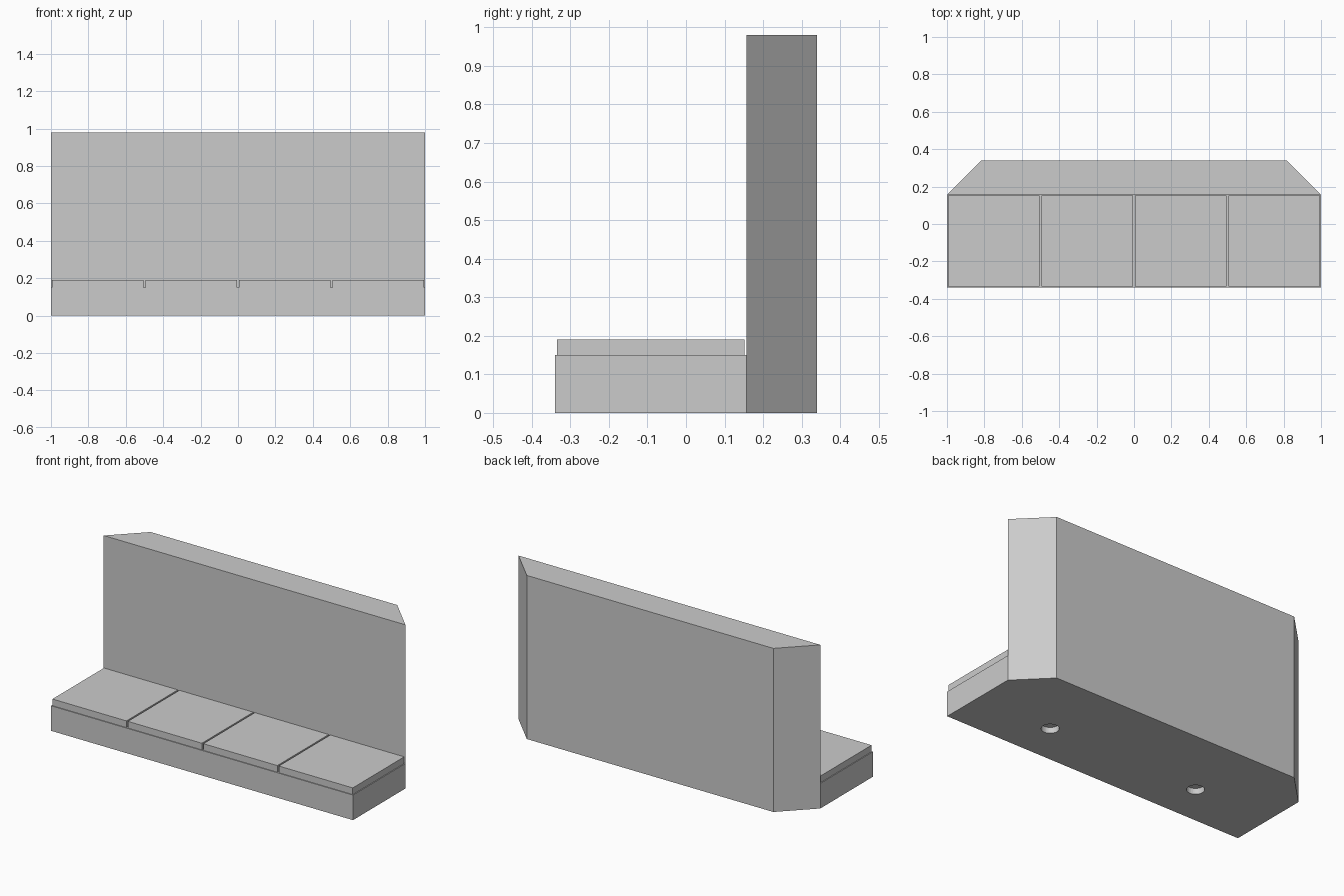
import bpy, bmesh
from mathutils import Matrix

cube = bpy.data.objects.get("Cube")
if cube:
    bpy.data.objects.remove(cube, do_unlink=True)

grey = bpy.data.materials.new("plain grey")
grey.use_nodes = True
grey.diffuse_color = (0.6, 0.6, 0.6, 1)
grey.node_tree.nodes["Principled BSDF"].inputs["Base Color"].default_value = (0.6, 0.6, 0.6, 1)

FRONT, SEAM, BACK = -0.34, 0.157, 0.34
BASE_H, BACK_H, PAD_H = 0.15, 0.98, 0.04
CHAMFER = BACK - SEAM


def finish(name, bm):
    bmesh.ops.recalc_face_normals(bm, faces=bm.faces[:])
    mesh = bpy.data.meshes.new(name)
    bm.to_mesh(mesh)
    bm.free()
    mesh.materials.append(grey)
    ob = bpy.data.objects.new(name, mesh)
    bpy.context.collection.objects.link(ob)
    return ob


def polygon(bm, points, z):
    return bm.faces.new([bm.verts.new((x, y, z)) for x, y in points])


def raise_faces(bm, faces, height):
    new = bmesh.ops.extrude_face_region(bm, geom=faces)["geom"]
    verts = [g for g in new if isinstance(g, bmesh.types.BMVert)]
    bmesh.ops.translate(bm, verts=verts, vec=(0, 0, height))
    return verts


def rectangle(x0, x1, y0, y1):
    return [(x0, y0), (x1, y0), (x1, y1), (x0, y1)]


# Base with the chamfered back wall rising from its rear half
bm = bmesh.new()
right = [(1, FRONT), (1, SEAM), (1 - CHAMFER, BACK)]
outline = right + [(-x, y) for x, y in reversed(right)]
top = raise_faces(bm, [polygon(bm, outline, 0)], BASE_H)
seam = [v for v in top if abs(v.co.y - SEAM) < 0.001]
bmesh.ops.connect_verts(bm, verts=seam)
bm.normal_update()
rear = [f for f in bm.faces
        if all(v.co.z > 0.1 and v.co.y > SEAM - 0.001 for v in f.verts)]
raise_faces(bm, rear, BACK_H - BASE_H)
bmesh.ops.recalc_face_normals(bm, faces=bm.faces[:])
bmesh.ops.dissolve_limit(bm, angle_limit=0.01, verts=bm.verts[:], edges=bm.edges[:])
body = finish("base_and_back", bm)

# Cutter for the rectangular groove under the base
cutters = []
margin, groove_w, groove_d, skin = 0.052, 0.025, 0.03, 0.02
bm = bmesh.new()
plate = polygon(bm, rectangle(margin - 1, 1 - margin, FRONT + margin, SEAM - margin), -skin)
bm.normal_update()
bmesh.ops.inset_region(bm, faces=[plate], thickness=groove_w, use_even_offset=True)
bmesh.ops.delete(bm, geom=[plate], context='FACES_ONLY')
raise_faces(bm, bm.faces[:], groove_d + skin)
cutters.append(finish("groove_cutter", bm))

# Cutters for the two round holes
hole_d = 0.035
for side in (-1, 1):
    bm = bmesh.new()
    bmesh.ops.create_cone(bm, cap_ends=True, segments=32, radius1=0.048, radius2=0.048,
                          depth=2 * hole_d,
                          matrix=Matrix.Translation((side * 0.5, (FRONT + SEAM) / 2, 0)))
    cutters.append(finish("hole_cutter", bm))

bpy.context.view_layer.objects.active = body
for cutter in cutters:
    cutter.hide_render = True
    cut = body.modifiers.new("cut", 'BOOLEAN')
    cut.operation, cut.solver, cut.object = 'DIFFERENCE', 'EXACT', cutter
    bpy.ops.object.modifier_apply(modifier=cut.name)
    bpy.data.objects.remove(cutter, do_unlink=True)

# Four seat pads with narrow gaps
gap = 0.005
for i in range(4):
    x0 = -1 + i * 0.5
    bm = bmesh.new()
    face = polygon(bm, rectangle(x0 + gap, x0 + 0.5 - gap, FRONT + gap, SEAM - gap), BASE_H)
    raise_faces(bm, [face], PAD_H)
    finish(f"seat_pad_{i + 1}", bm)
